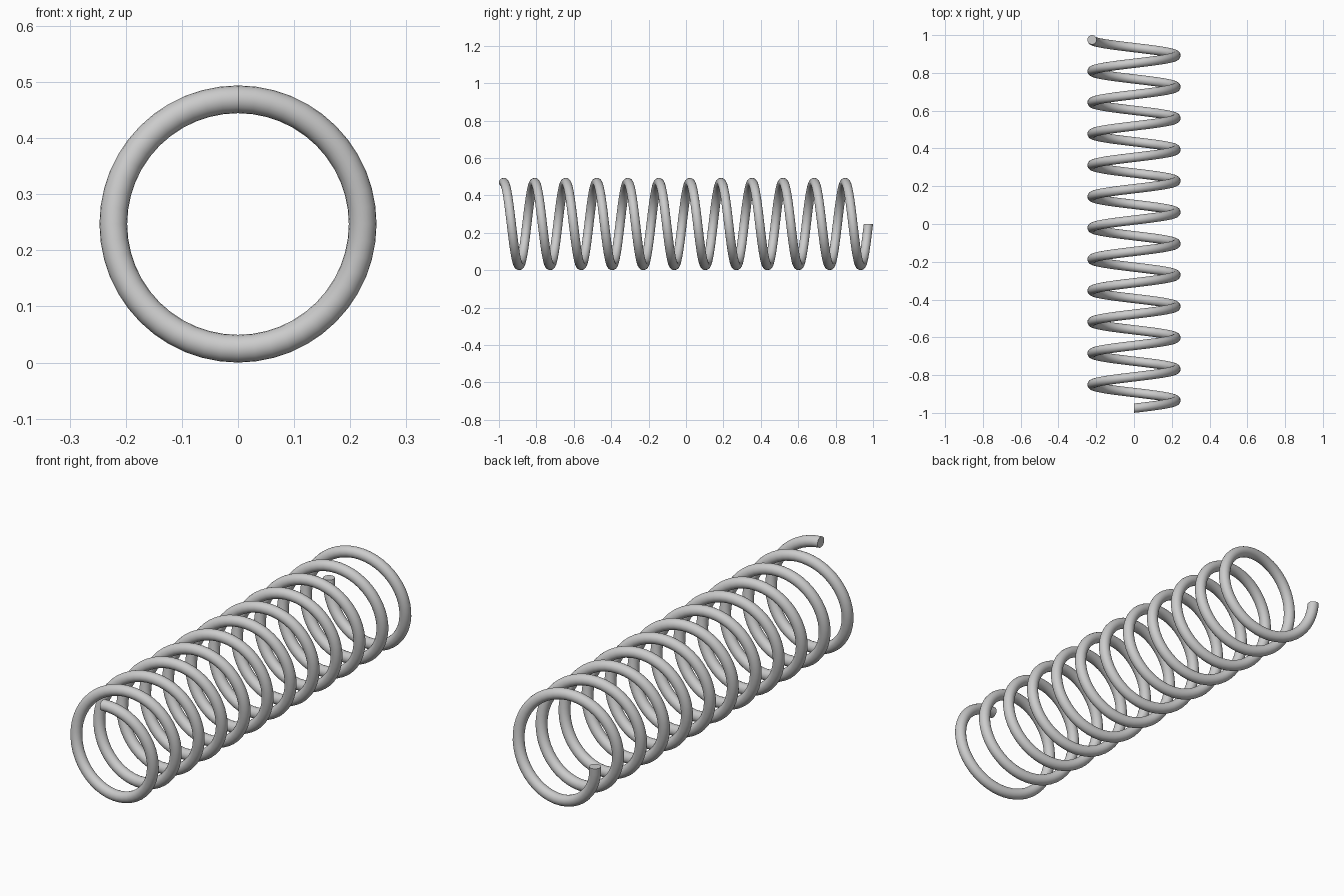
import bpy, bmesh
from math import sin, cos, pi

if "Cube" in bpy.data.objects:
    bpy.data.objects.remove(bpy.data.objects["Cube"])

COIL_R, WIRE_R = 0.2222, 0.0247     # coil centreline radius, wire radius
CENTRE_Z, END_Y = 0.247, 0.9753     # coil axis height, centre of wire ends
TURNS, STEPS, SIDES = 11.75, 48, 20

bm = bmesh.new()
total = int(TURNS * STEPS)


def wire_ring(i):
    """Wire section in the radial plane, starting at the top and turning towards +x."""
    a = 2 * pi * i / STEPS
    y = -END_Y + 2 * END_Y * i / total
    ring = []
    for k in range(SIDES):
        t = 2 * pi * k / SIDES
        r = COIL_R + WIRE_R * cos(t)
        ring.append(bm.verts.new((r * sin(a), y + WIRE_R * sin(t), CENTRE_Z + r * cos(a))))
    return ring


# Helical wire
rings = [wire_ring(i) for i in range(total + 1)]
for a, b in zip(rings, rings[1:]):
    for k in range(SIDES):
        n = (k + 1) % SIDES
        bm.faces.new((a[k], a[n], b[n], b[k]))

# Flat cut ends
bm.faces.new(rings[0])
bm.faces.new(rings[-1])
bmesh.ops.recalc_face_normals(bm, faces=bm.faces)

mesh = bpy.data.meshes.new("coil_spring")
bm.to_mesh(mesh)
bm.free()
spring = bpy.data.objects.new("coil_spring", mesh)
bpy.context.collection.objects.link(spring)
bpy.context.view_layer.objects.active = spring
spring.select_set(True)
bpy.ops.object.shade_smooth_by_angle(angle=0.7)
